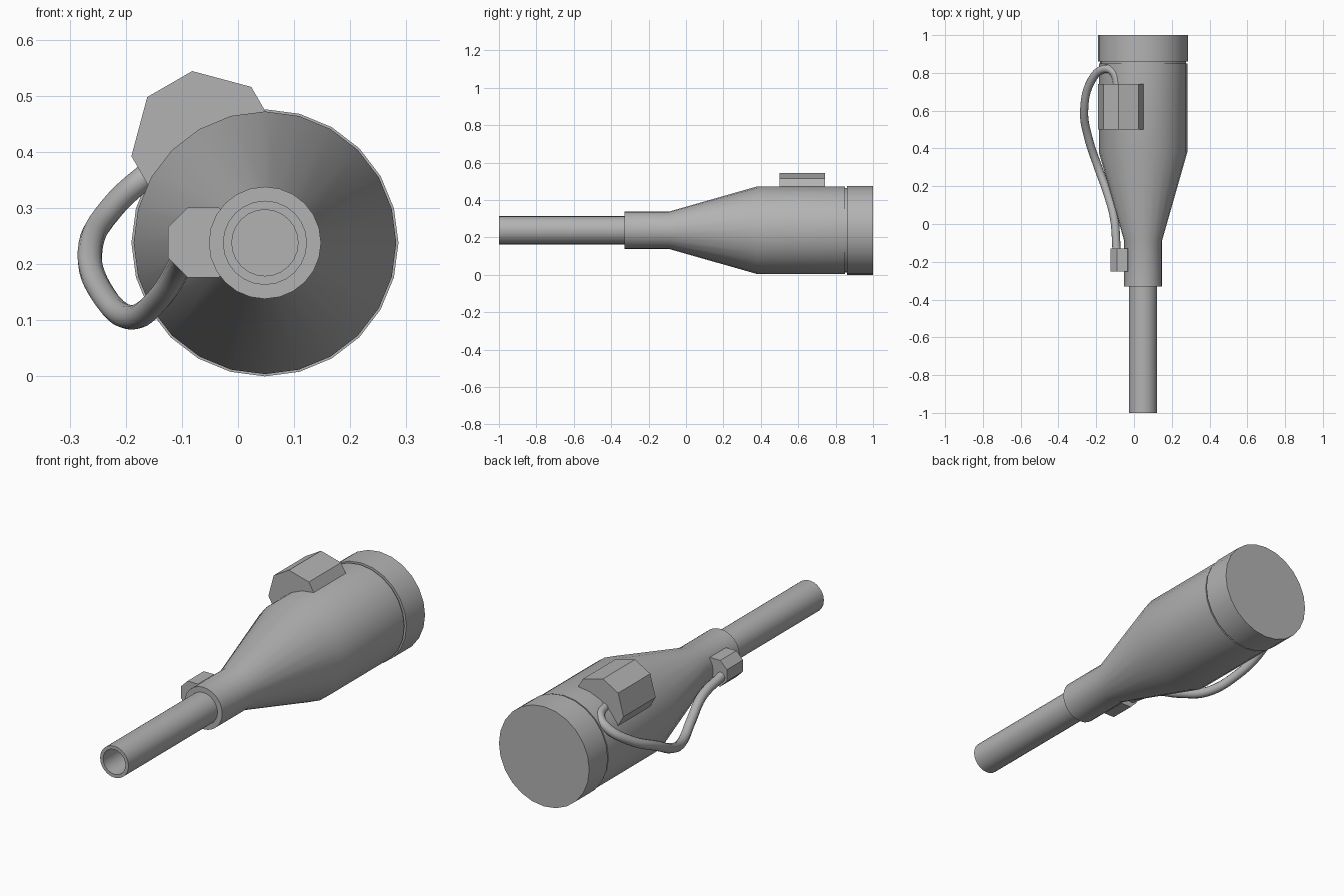
import bpy
import bmesh
from math import cos, sin, pi, radians, sqrt
from mathutils import Vector

cube = bpy.data.objects.get("Cube")
if cube:
    bpy.data.objects.remove(cube, do_unlink=True)

AXIS_X, AXIS_Z = 0.048, 0.238
SIDES = 24

grey = bpy.data.materials.new("plain grey")
grey.use_nodes = True
colour = (0.45, 0.45, 0.45, 1)
grey.diffuse_color = colour
grey.node_tree.nodes["Principled BSDF"].inputs["Base Color"].default_value = colour


def add_object(name, bm):
    bmesh.ops.recalc_face_normals(bm, faces=bm.faces)
    mesh = bpy.data.meshes.new(name)
    bm.to_mesh(mesh)
    bm.free()
    mesh.materials.append(grey)
    obj = bpy.data.objects.new(name, mesh)
    bpy.context.collection.objects.link(obj)
    return obj


def smooth(obj, angle=30):
    bpy.ops.object.select_all(action='DESELECT')
    obj.select_set(True)
    bpy.context.view_layer.objects.active = obj
    bpy.ops.object.shade_smooth_by_angle(angle=radians(angle))


def loft(name, rings):
    """Skin a list of point rings and close both ends."""
    bm = bmesh.new()
    loops = [[bm.verts.new(p) for p in ring] for ring in rings]
    for a, b in zip(loops, loops[1:]):
        for i in range(len(a)):
            j = (i + 1) % len(a)
            bm.faces.new((a[i], a[j], b[j], b[i]))
    bm.faces.new(loops[0])
    bm.faces.new(loops[-1])
    return add_object(name, bm)


def lathe(name, profile):
    """Turn (y, radius) pairs around the long axis."""
    rings = []
    for y, r in profile:
        rings.append([(AXIS_X + r * cos(2 * pi * i / SIDES), y,
                       AXIS_Z + r * sin(2 * pi * i / SIDES)) for i in range(SIDES)])
    smooth(loft(name, rings))


def chamfered_block(name, x, z, half, flat, y0, y1, tilt=0):
    """Square prism with chamfered long edges, tilted about y."""
    f = flat / 2
    corners = [(half, -f), (half, f), (f, half), (-f, half),
               (-half, f), (-half, -f), (-f, -half), (f, -half)]
    c, s = cos(radians(tilt)), sin(radians(tilt))
    section = [(x + u * c - v * s, z + u * s + v * c) for u, v in corners]
    loft(name, [[(px, y, pz) for px, pz in section] for y in (y0, y1)])


# Main turned body: collar, cone, barrel, groove and end cap
lathe("body", [(-0.33, 0.1), (-0.09, 0.1), (0.38, 0.234), (0.85, 0.234),
               (0.85, 0.227), (0.86, 0.227), (0.86, 0.238), (1.0, 0.238)])

# Hollow tube, from the bore floor out to the rim and back
lathe("barrel_tube", [(-0.34, 0.059), (-1.0, 0.059), (-1.0, 0.075), (-0.32, 0.075)])

# Connector housings
chamfered_block("upper_housing", -0.06, 0.414, 0.12, 0.109, 0.5, 0.742, tilt=-15)
chamfered_block("lower_housing", -0.062, 0.2385, 0.0625, 0.055, -0.252, -0.13)

# Cable from the upper housing to the lower one
path = [(-0.085, 0.73, 0.41), (-0.11, 0.805, 0.395), (-0.16, 0.82, 0.36),
        (-0.225, 0.76, 0.3), (-0.264, 0.6, 0.22), (-0.24, 0.45, 0.145),
        (-0.19, 0.3, 0.105), (-0.14, 0.16, 0.14), (-0.105, 0.03, 0.195),
        (-0.092, -0.14, 0.225)]
curve = bpy.data.curves.new("cable", 'CURVE')
curve.dimensions = '3D'
curve.bevel_depth = 0.022
curve.bevel_resolution = 4
curve.resolution_u = 6
curve.use_fill_caps = True
spline = curve.splines.new('BEZIER')
spline.bezier_points.add(len(path) - 1)
for point, co in zip(spline.bezier_points, path):
    point.co = co
    point.handle_left_type = point.handle_right_type = 'AUTO'
curve.materials.append(grey)
cable = bpy.data.objects.new("cable", curve)
bpy.context.collection.objects.link(cable)
